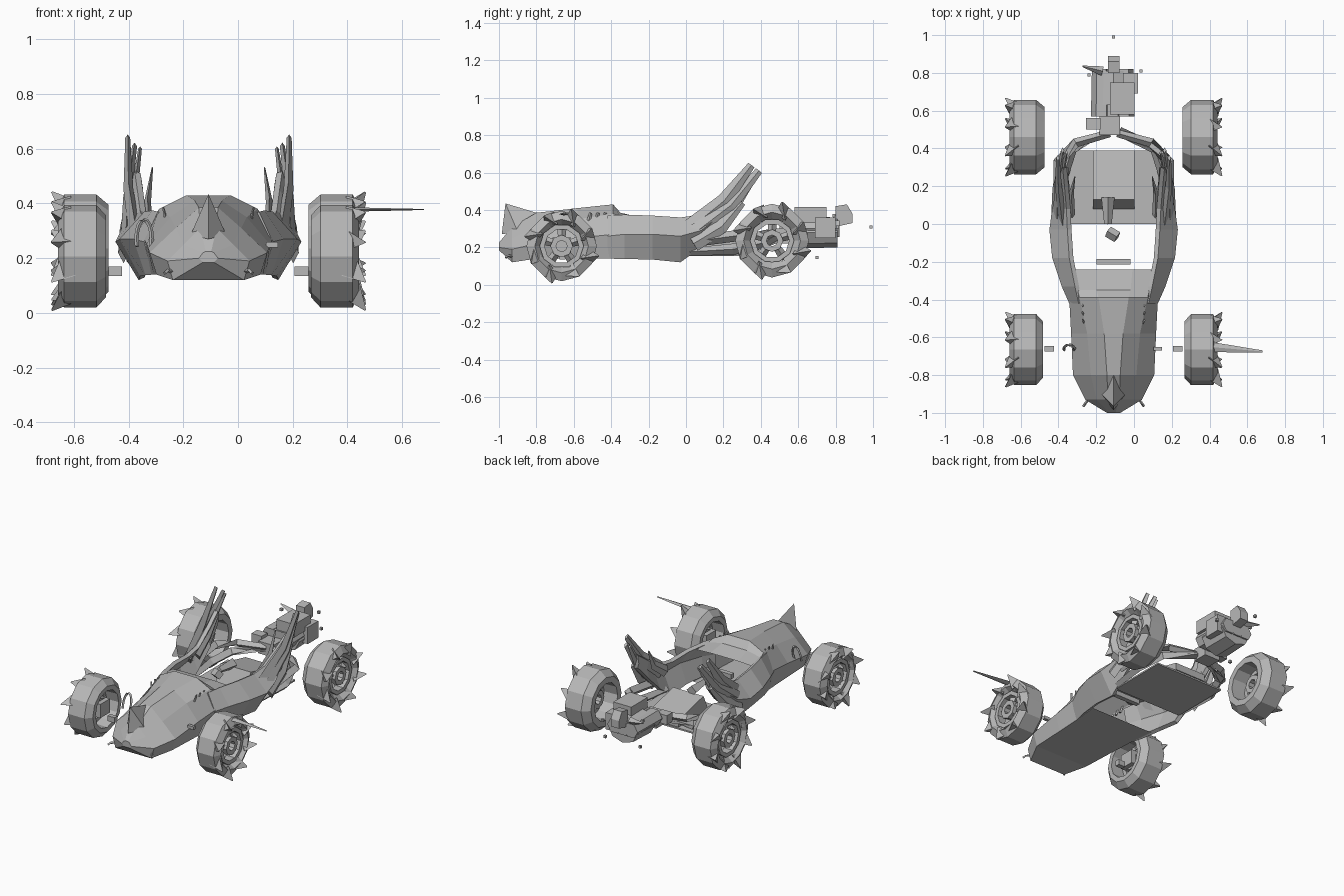
import bpy, bmesh, math
from mathutils import Vector

if "Cube" in bpy.data.objects:
    bpy.data.objects.remove(bpy.data.objects["Cube"])

CX = -0.108   # car centreline
grey = bpy.data.materials.new("grey metal")
grey.use_nodes = True
grey.diffuse_color = (0.48, 0.48, 0.48, 1)
grey.node_tree.nodes["Principled BSDF"].inputs["Base Color"].default_value = (0.48, 0.48, 0.48, 1)


def finish(name, bm):
    bmesh.ops.recalc_face_normals(bm, faces=bm.faces)
    me = bpy.data.meshes.new(name)
    bm.to_mesh(me)
    bm.free()
    me.materials.append(grey)
    ob = bpy.data.objects.new(name, me)
    ob.location.x = CX
    bpy.context.collection.objects.link(ob)
    return ob


def loft(name, rings, closed=False, end_cap=True):
    """Skin a list of equal point rings; cap the ends unless closed."""
    bm = bmesh.new()
    vs = [[bm.verts.new(p) for p in r] for r in rings]
    n = len(vs[0])
    pairs = list(zip(vs, vs[1:])) + ([(vs[-1], vs[0])] if closed else [])
    for a, b in pairs:
        for i in range(n):
            j = (i + 1) % n
            bm.faces.new((a[i], a[j], b[j], b[i]))
    if not closed:
        bm.faces.new(vs[0])
        if end_cap:
            bm.faces.new(vs[-1])
    return finish(name, bm)


def box(name, x, y, z):
    """Box from (min, max) pairs."""
    return loft(name, [[(u, y[0], z[0]), (u, y[1], z[0]), (u, y[1], z[1]), (u, y[0], z[1])] for u in x])


def bar(name, pts, radii, sides=4, flat=1.0):
    """Tapered rod through points; flat squashes it sideways."""
    pts = [Vector(p) for p in pts]
    rings = []
    for i, (p, r) in enumerate(zip(pts, radii)):
        d = (pts[min(i + 1, len(pts) - 1)] - pts[max(i - 1, 0)]).normalized()
        up = Vector((0, 0, 1)) if abs(d.x) > 0.7 else Vector((1, 0, 0))
        u = (up - d * up.dot(d)).normalized()
        v = d.cross(u)
        rings.append([p + u * r * flat * math.cos(t) + v * r * math.sin(t)
                      for t in (math.tau * k / sides for k in range(sides))])
    return loft(name, rings)


# Faceted nose, open to the cockpit: y, then crest, shoulder, flank and floor as width, height
nose = [(-1.0, .01, .225, .02, .22, .035, .20, .02, .185),
        (-0.93, .03, .31, .09, .25, .15, .19, .13, .12),
        (-0.80, .035, .385, .12, .31, .215, .22, .19, .14),
        (-0.58, .05, .41, .14, .35, .225, .25, .20, .14),
        (-0.39, .08, .43, .18, .38, .235, .27, .21, .14),
        (-0.35, .09, .385, .19, .365, .24, .275, .215, .14),
        (-0.24, .10, .36, .20, .355, .255, .28, .225, .14)]
rings = []
for y, *v in nose:
    half = [(v[k], y, v[k + 1]) for k in (0, 2, 4, 6)]
    rings.append(half + [(-a, b, c) for a, b, c in reversed(half)])
loft("nose_body", rings, end_cap=False)

# Pointed horn above the nose
bm = bmesh.new()
tip = bm.verts.new((0, -0.965, .435))
base = [bm.verts.new(p) for p in ((0, -0.985, .27), (.065, -0.90, .285), (0, -0.80, .385), (-.065, -0.90, .285))]
for i in range(4):
    bm.faces.new((tip, base[i], base[(i + 1) % 4]))
finish("nose_horn", bm)

# Floor, dashboard, seat cover and controls
box("rear_floor", (-.24, .25), (0.0, .39), (.155, .165))
loft("seat_cover", [[(x, .08, .17), (x, .13, .275), (x, .39, .215), (x, .39, .17)]
                    for x in (-.11, .11)])
box("dashboard", (-.09, .09), (-.215, -.185), (.26, .29))
bar("control_lever", [(-.03, .14, .29), (-.03, 0.0, .30)], [.035, .02])
bar("lever_grip", [(-.03, -.04, .30), (0.02, -.07, .31)], [.03, .03])

for s, side in ((1, "left"), (-1, "right")):
    def m(pts):
        return [(s * x, y, z) for x, y, z in pts]

    # Cockpit flank sweeping up at the back: y, floor, widest and rim as width, height
    pod = [(-.42, .205, .14, .235, .26, .185, .37),
           (-.33, .23, .138, .275, .27, .205, .375),
           (-.18, .25, .135, .325, .27, .235, .37),
           (-.03, .255, .12, .34, .26, .245, .36),
           (.08, .26, .20, .325, .29, .25, .375),
           (.20, .255, .31, .30, .38, .26, .45),
           (.30, .27, .42, .29, .46, .27, .52)]
    loft(side + "_cockpit_flank",
         [m([(a, y, b), (c, y, d), (e, y, f), (e - .022, y, f - .01), (c - .05, y, d), (a - .022, y, b + .01)])
          for y, a, b, c, d, e, f in pod])

    # Swept blades behind the cockpit
    for i, (x0, y0, z0, x1, y1, z1, w, w1) in enumerate((
            (.27, .02, .30, .295, .35, .64, .05, .02), (.30, .05, .28, .27, .39, .61, .045, .02),
            (.28, .08, .26, .25, .38, .60, .04, .015), (.22, .05, .32, .205, .25, .53, .035, .006),
            (.31, .04, .22, .285, .30, .44, .045, .02))):
        mid = ((x0 + x1) / 2 + .01, (y0 + y1) / 2 + .02, (z0 + z1) / 2 - .02)
        bar(f"{side}_blade_{i}", m([(x0, y0, z0), mid, (x1, y1, z1)]), [w, w * .8, w1], 4, .45)

    # Rear frame arms meeting at the tail
    bar(side + "_lower_arm", m([(.25, 0, .175), (.27, .25, .19), (.22, .40, .22), (.03, .49, .25)]),
        [.02, .03, .03, .025])
    bar(side + "_upper_arm", m([(.29, .10, .24), (.29, .33, .27), (.20, .43, .27), (.02, .48, .27)]),
        [.03, .03, .025, .02])

    # Small nose fittings
    box(side + "_axle_stub", sorted((s * .315, s * .365)), (-.675, -.645), (.135, .17))
    bar(side + "_nose_hook", m([(.12, -.91, .15), (.15, -.95, .155), (.16, -.965, .145)]), [.007] * 3)
    for k in range(3):
        bar(f"{side}_hood_louvre_{k}", m([(.155, -.52 + .04 * k, .34), (.165, -.51 + .04 * k, .385)]),
            [.012, .008], 4, .5)

    # Wheels: faceted tyre, open hub, spokes and shoulder shards
    for end, yc, zc, r, inner in (("front", -.665, .207, .188, .375), ("rear", .46, .236, .197, .365)):
        name = f"{side}_{end}"

        def ring(profile, n=12):
            return [m([(x, yc + q * math.cos(t), zc + q * math.sin(t)) for x, q in profile])
                    for t in (math.tau * k / n for k in range(n))]
        loft(name + "_tyre", ring([(.527, r), (.41, r), (inner, r - .038),
                                   (inner, .12), (.51, .115), (.55, r - .045)]), True)
        loft(name + "_rim", ring([(.53, .118), (.46, .118), (.46, .092), (.53, .092)], 10), True)
        loft(name + "_hub", ring([(.53, .06), (.42, .06), (.42, .03), (.53, .03)], 8), True)
        for k in range(5):
            t = math.tau * k / 5 + .3
            c, d = math.cos(t), math.sin(t)
            bar(f"{name}_spoke_{k}", m([(.50, yc + .045 * c, zc + .045 * d),
                                        (.48, yc + .11 * c, zc + .11 * d)]), [.02, .026])
        for k in range(8):
            t = math.tau * k / 8 + .35
            c, d = math.cos(t), math.sin(t)
            c2, d2 = math.cos(t + .18), math.sin(t + .18)
            out = r + (.016 if k % 2 else -.002)
            bar(f"{name}_shard_{k}", m([(.515, yc + (r - .043) * c, zc + (r - .043) * d),
                                        (.573, yc + out * c2, zc + out * d2)]),
                [.05, .004], 3)
        if end == "front":
            box(name + "_hub_block", sorted((s * .39, s * .49)), (yc - .05, yc + .05), (zc - .045, zc + .045))

# Hoop beside the nose on one side, fitting on the other
bar("right_hoop", [(-.235 + .028 * math.cos(t), -.66 + .02 * math.sin(t), .27 + .07 * math.sin(t))
                   for t in (math.pi * k / 8 for k in range(-1, 10))], [.008] * 11)
box("left_fitting", (.21, .255), (-.67, -.65), (.24, .26))

# Long blade over the left front wheel
bar("left_wheel_blade", [(.50, -.65, .378), (.788, -.675, .378)], [.028, .006], 4, .3)

# Tail engine
box("tail_joint", (-.075, .035), (.47, .57), (.22, .30))
box("tail_side_box", (-.145, -.07), (.50, .56), (.26, .32))
for i, x in enumerate((-.065, -.005, .055)):
    bar(f"engine_barrel_{i}", [(x, .57, .30), (x, .82, .30)], [.055, .05], 6)
bar("engine_block", [(0, .63, .28), (0, .81, .28)], [.085, .08], 8, 1.3)
box("engine_top", (-.02, .11), (.58, .75), (.33, .415))
box("engine_side", (.05, .13), (.69, .80), (.25, .36))
loft("tail_fin", [[(x, .80, .31), (x, .89, .33), (x, .89, .38), (x, .86, .43), (x, .80, .42)]
                  for x in (-.03, .03)])
bar("engine_spike", [(-.06, .81, .36), (-.165, .835, .38)], [.025, .004])
for i, (x, y, z) in enumerate(((0, .99, .31), (.145, .81, .31), (-.13, .79, .37), (-.05, .70, .145))):
    box(f"tail_stud_{i}", (x - .008, x + .008), (y - .008, y + .008), (z - .008, z + .008))
